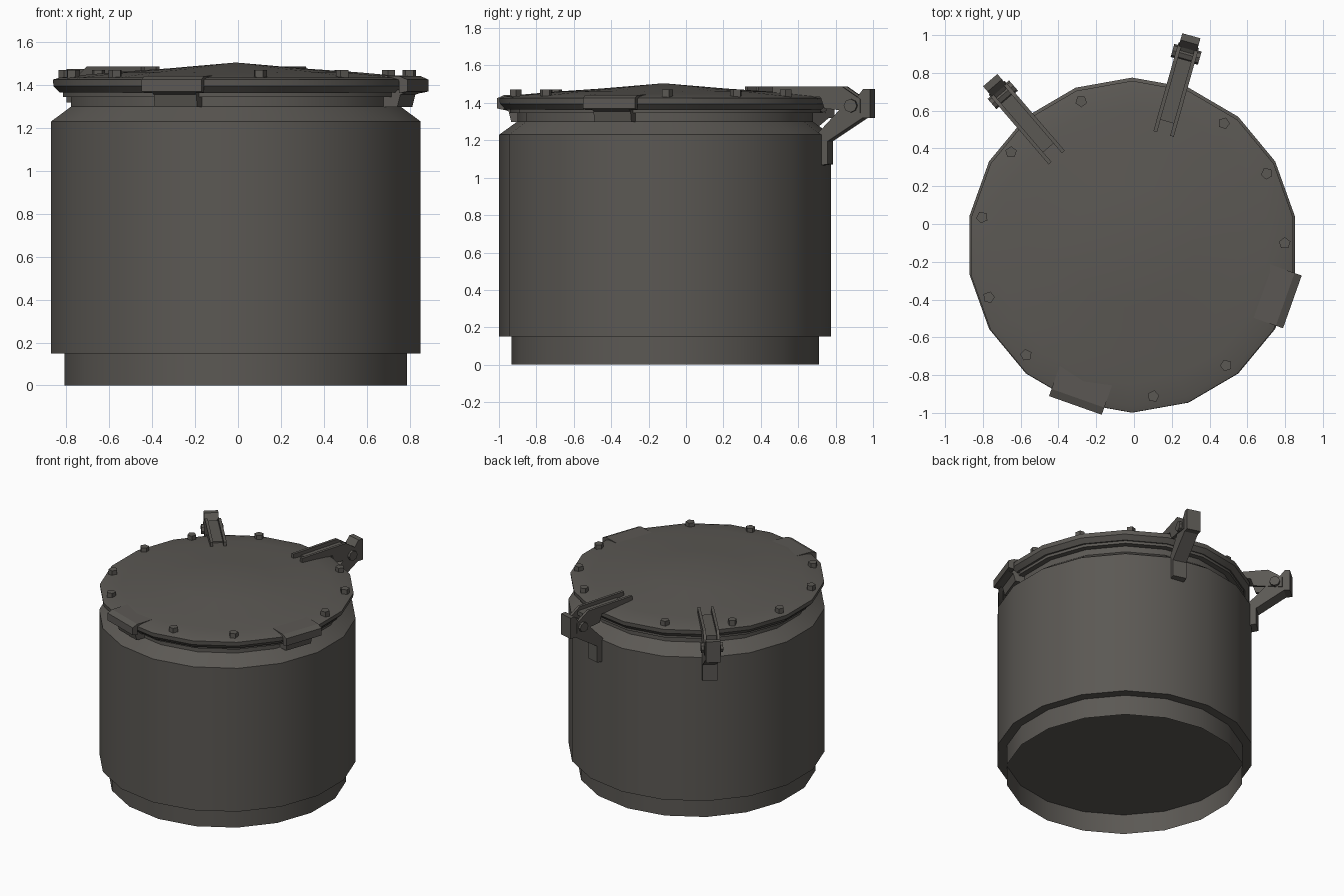
import bpy, bmesh, math
from mathutils import Matrix, Vector

if "Cube" in bpy.data.objects:
    bpy.data.objects.remove(bpy.data.objects["Cube"])

CX, CY = -0.01, -0.112
metal = bpy.data.materials.new("dark_grey_metal")
metal.diffuse_color = (0.105, 0.098, 0.088, 1)
metal.use_nodes = True
metal.node_tree.nodes["Principled BSDF"].inputs["Base Color"].default_value = metal.diffuse_color


def finish(name, bm, smooth=None):
    bmesh.ops.recalc_face_normals(bm, faces=bm.faces)
    me = bpy.data.meshes.new(name)
    bm.to_mesh(me)
    bm.free()
    me.materials.append(metal)
    ob = bpy.data.objects.new(name, me)
    bpy.context.collection.objects.link(ob)
    if smooth:
        bpy.ops.object.select_all(action='DESELECT')
        ob.select_set(True)
        bpy.context.view_layer.objects.active = ob
        bpy.ops.object.shade_smooth_by_angle(angle=math.radians(smooth))
    return ob


def lathe(name, profile, cy=CY, n=18, sx=0.986):
    """Revolve (radius, z) points; radius 0 becomes a single centre point."""
    bm = bmesh.new()
    rings = []
    for r, z in profile:
        if r == 0:
            rings.append([bm.verts.new((CX, cy, z))] * n)
        else:
            rings.append([bm.verts.new((CX + sx * r * math.sin(2 * math.pi * i / n),
                                        cy + r * math.cos(2 * math.pi * i / n), z))
                          for i in range(n)])
    for a, b in zip(rings, rings[1:]):
        for i in range(n):
            j = (i + 1) % n
            vs = list(dict.fromkeys((a[i], a[j], b[j], b[i])))
            bm.faces.new(vs)
    return finish(name, bm, 30)


def radial_prism(name, profile, t0, t1, ang):
    """Extrude a (radius, z) outline sideways from t0 to t1, then turn it to an angle."""
    bm = bmesh.new()
    rot = Matrix.Translation((CX, CY, 0)) @ Matrix.Rotation(math.radians(ang), 4, 'Z')
    a = [bm.verts.new(rot @ Vector((r, t0, z))) for r, z in profile]
    b = [bm.verts.new(rot @ Vector((r, t1, z))) for r, z in profile]
    bm.faces.new(a)
    bm.faces.new(b)
    k = len(a)
    for i in range(k):
        bm.faces.new((a[i], a[(i + 1) % k], b[(i + 1) % k], b[i]))
    return finish(name, bm)


def ngon(r, z, rad, n):
    return [(r + rad * math.cos(2 * math.pi * i / n), z + rad * math.sin(2 * math.pi * i / n))
            for i in range(n)]


# open base skirt and barrel with a recessed bottom plate
lathe("base_skirt", [(0.822, 0), (0.822, 0.15)])
lathe("barrel", [(0, 0.15), (0.887, 0.15), (0.887, 1.23), (0.79, 1.30), (0.79, 1.345),
                 (0.83, 1.345), (0.83, 1.37)])

# lid with a rim flange and shallow cone top
lathe("lid", [(0.80, 1.365), (0.845, 1.365), (0.875, 1.395), (0.878, 1.425), (0.845, 1.435),
              (0.73, 1.447), (0.58, 1.460), (0.33, 1.477), (0, 1.505)], cy=-0.12)

# five-sided bolts round the lid rim
for ang in (0.7, 28, 53, 109.5, 142.5, 169.5, 200, 226, 278, 308):
    bm = bmesh.new()
    a = math.radians(ang)
    bmesh.ops.create_cone(bm, cap_ends=True, segments=5, radius1=0.032, radius2=0.032, depth=0.045,
                          matrix=Matrix.Translation((CX + 0.808 * math.cos(a),
                                                     CY + 0.808 * math.sin(a), 1.448))
                          @ Matrix.Rotation(a, 4, 'Z'))
    finish("lid_bolt", bm)

# rim clamps with a narrower tongue below
for ang in (250.5, 340.5):
    radial_prism("clamp_plate", [(0.715, 1.43), (0.715, 1.445), (0.86, 1.442), (0.90, 1.425),
                                 (0.90, 1.37), (0.86, 1.362), (0.86, 1.42)], -0.148, 0.148, ang)
    radial_prism("clamp_tongue", [(0.90, 1.372), (0.85, 1.355), (0.835, 1.298), (0.765, 1.298),
                                  (0.765, 1.37), (0.86, 1.38)], -0.105, 0.105, ang)

# hinges
for ang in (74.2, 130.7):
    radial_prism("hinge_bracket", [(0.865, 1.065), (0.918, 1.072), (0.918, 1.195), (1.11, 1.318),
                                   (1.152, 1.318), (1.152, 1.475), (1.115, 1.475), (1.08, 1.43),
                                   (0.98, 1.36), (0.865, 1.24)], -0.05, 0.05, ang)
    for s in (-1, 1):
        radial_prism("hinge_rail", [(0.612, 1.445), (0.612, 1.487), (1.0, 1.487), (1.10, 1.42),
                                    (1.10, 1.345), (1.0, 1.36), (0.90, 1.37), (0.88, 1.43)],
                     s * 0.036, s * 0.056, ang)
    radial_prism("hinge_strap", [(0.68, 1.44), (0.68, 1.46), (1.02, 1.46), (1.02, 1.43)],
                 -0.036, 0.036, ang)
    radial_prism("hinge_pin", ngon(1.05, 1.385, 0.036, 8), -0.075, 0.075, ang)
